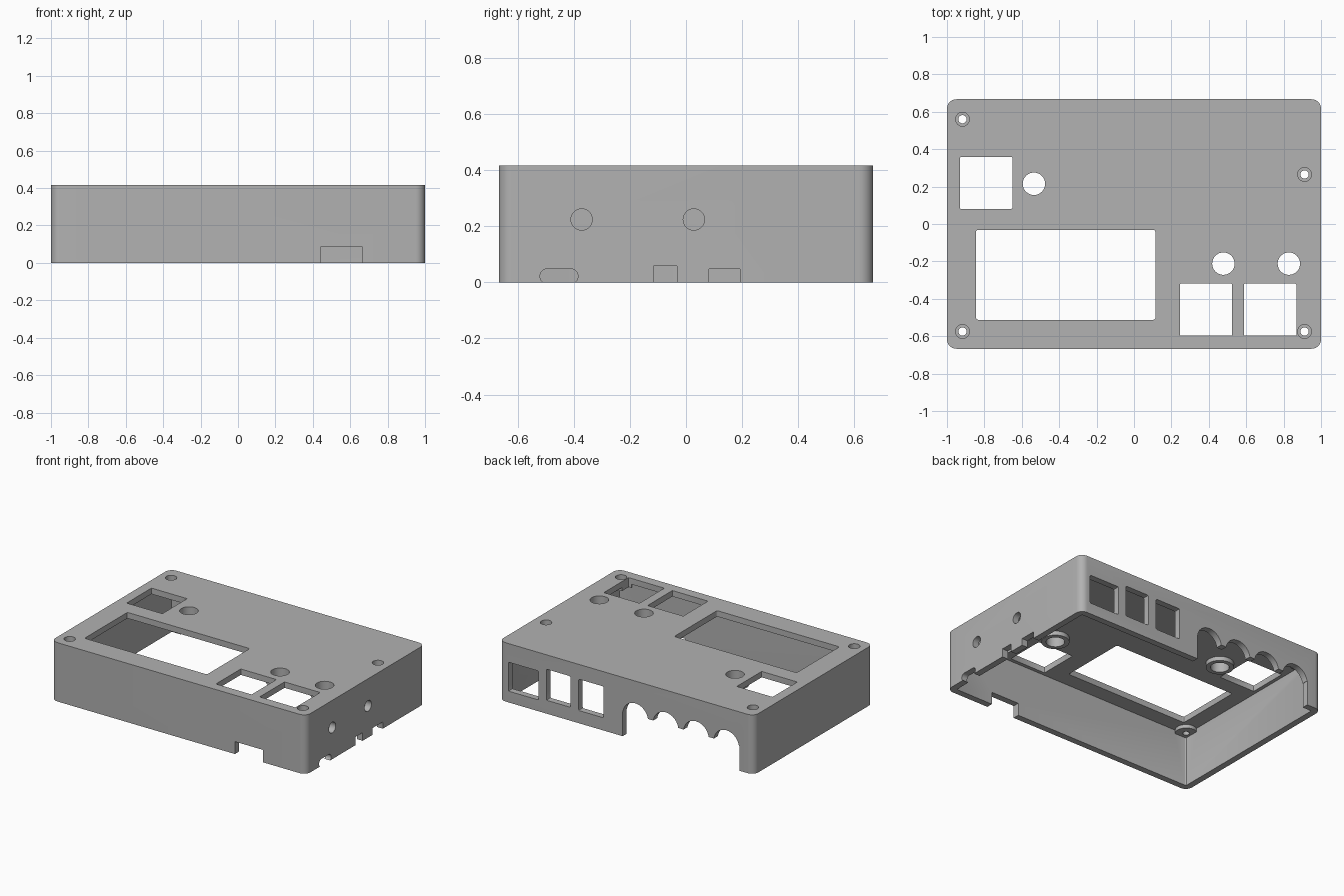
import bpy, bmesh, math

if "Cube" in bpy.data.objects:
    bpy.data.objects.remove(bpy.data.objects["Cube"], do_unlink=True)

grey = bpy.data.materials.new("plain grey plastic")
grey.use_nodes = True
colour = (0.445, 0.445, 0.445, 1)
grey.diffuse_color = colour
grey.node_tree.nodes["Principled BSDF"].inputs["Base Color"].default_value = colour

HEIGHT, WALL, CEILING = 0.417, 0.045, 0.375
HALF_X, HALF_Y = 1.0, 0.667


def rounded(u0, u1, v0, v1, r=0.0, steps=8):
    """Outline of a rectangle with rounded corners."""
    if r == 0:
        return [(u0, v0), (u1, v0), (u1, v1), (u0, v1)]
    corners = [(u1 - r, v1 - r), (u0 + r, v1 - r), (u0 + r, v0 + r), (u1 - r, v0 + r)]
    points = []
    for quarter, (cu, cv) in enumerate(corners):
        for i in range(steps + 1):
            a = math.pi / 2 * (quarter + i / steps)
            p = (cu + r * math.cos(a), cv + r * math.sin(a))
            if not points or math.dist(p, points[-1]) > 1e-5:
                points.append(p)
    if math.dist(points[0], points[-1]) < 1e-5:
        points.pop()
    return points


def circle(u, v, r):
    return rounded(u - r, u + r, v - r, v + r, r)


def prism(name, outline, axis, lo, hi):
    """Extrude an outline along an axis."""
    place = {"x": lambda u, v, w: (w, u, v),
             "y": lambda u, v, w: (u, w, v),
             "z": lambda u, v, w: (u, v, w)}[axis]
    bm = bmesh.new()
    low = [bm.verts.new(place(u, v, lo)) for u, v in outline]
    high = [bm.verts.new(place(u, v, hi)) for u, v in outline]
    bm.faces.new(low)
    bm.faces.new(high)
    for i in range(len(low)):
        j = (i + 1) % len(low)
        bm.faces.new((low[i], low[j], high[j], high[i]))
    bmesh.ops.recalc_face_normals(bm, faces=bm.faces)
    mesh = bpy.data.meshes.new(name)
    bm.to_mesh(mesh)
    bm.free()
    mesh.materials.append(grey)
    obj = bpy.data.objects.new(name, mesh)
    bpy.context.collection.objects.link(obj)
    return obj


def combine(operation, outline, axis, lo, hi):
    """Apply one prism to the case and discard it."""
    tool = prism("cutter", outline, axis, lo, hi)
    tool.hide_render = True
    mod = case.modifiers.new("shape", "BOOLEAN")
    mod.operation, mod.solver, mod.object = operation, "EXACT", tool
    bpy.context.view_layer.objects.active = case
    bpy.ops.object.modifier_apply(modifier=mod.name)
    bpy.data.objects.remove(tool, do_unlink=True)


def cut(outline, axis, lo, hi):
    combine("DIFFERENCE", outline, axis, lo, hi)


# Hollow case, open underneath
case = prism("case_cover", rounded(-HALF_X, HALF_X, -HALF_Y, HALF_Y, 0.05), "z", 0, HEIGHT)
ix, iy = HALF_X - WALL, HALF_Y - WALL
cut(rounded(-ix, ix, -iy, iy, 0.01, 3), "z", -0.1, CEILING)

# Screw bosses with counterbored holes
for x, y in [(-0.917, 0.56), (0.912, 0.265), (-0.917, -0.575), (0.912, -0.575)]:
    combine("UNION", circle(x, y, 0.07), "z", 0.35, 0.40)
    cut(circle(x, y, 0.037), "z", 0.379, 0.5)
    cut(circle(x, y, 0.022), "z", 0.3, 0.5)

# Round button holes with collars
for x, y in [(-0.535, 0.215), (0.478, -0.212), (0.828, -0.212)]:
    combine("UNION", circle(x, y, 0.09), "z", 0.345, 0.40)
    cut(circle(x, y, 0.06), "z", 0.3, 0.5)

# Square openings and display window in the top
for x, y in [(-0.79, 0.22), (0.385, -0.458), (0.728, -0.458)]:
    cut(rounded(x - 0.14, x + 0.14, y - 0.139, y + 0.139, 0.005, 2), "z", 0.3, 0.5)
cut(rounded(-0.845, 0.115, -0.512, -0.032, 0.012, 3), "z", 0.3, 0.5)

# Connector windows in the back wall
for x0, x1, z0, z1 in [(0.69, 0.925, 0.08, 0.285), (0.44, 0.627, 0.095, 0.315),
                       (0.18, 0.375, 0.09, 0.312)]:
    cut(rounded(x0, x1, z0, z1, 0.008, 2), "y", 0.55, 0.8)

# Arched cable opening in the back wall
cut(rounded(-0.885, 0.03, -0.1, 0.175), "y", 0.615, 0.8)
for i in range(4):
    cut(circle(-0.07 - 0.238 * i, 0.16, 0.0995), "y", 0.61, 0.8)

# Round holes and notches in the side wall
for y in (-0.372, 0.028):
    cut(circle(y, 0.224, 0.038), "x", 0.9, 1.1)
cut(rounded(-0.52, -0.385, -0.004, 0.048, 0.0255), "x", 0.9, 1.1)
cut(rounded(-0.115, -0.032, -0.1, 0.058), "x", 0.9, 1.1)
cut(rounded(0.08, 0.193, -0.1, 0.048, 0.004, 2), "x", 0.9, 1.1)

# Notch in the front wall
cut(rounded(0.443, 0.663, -0.1, 0.088), "y", -0.8, -0.6)

bpy.ops.object.select_all(action="DESELECT")
case.select_set(True)
bpy.context.view_layer.objects.active = case
bpy.ops.object.shade_smooth_by_angle(angle=math.radians(30))
